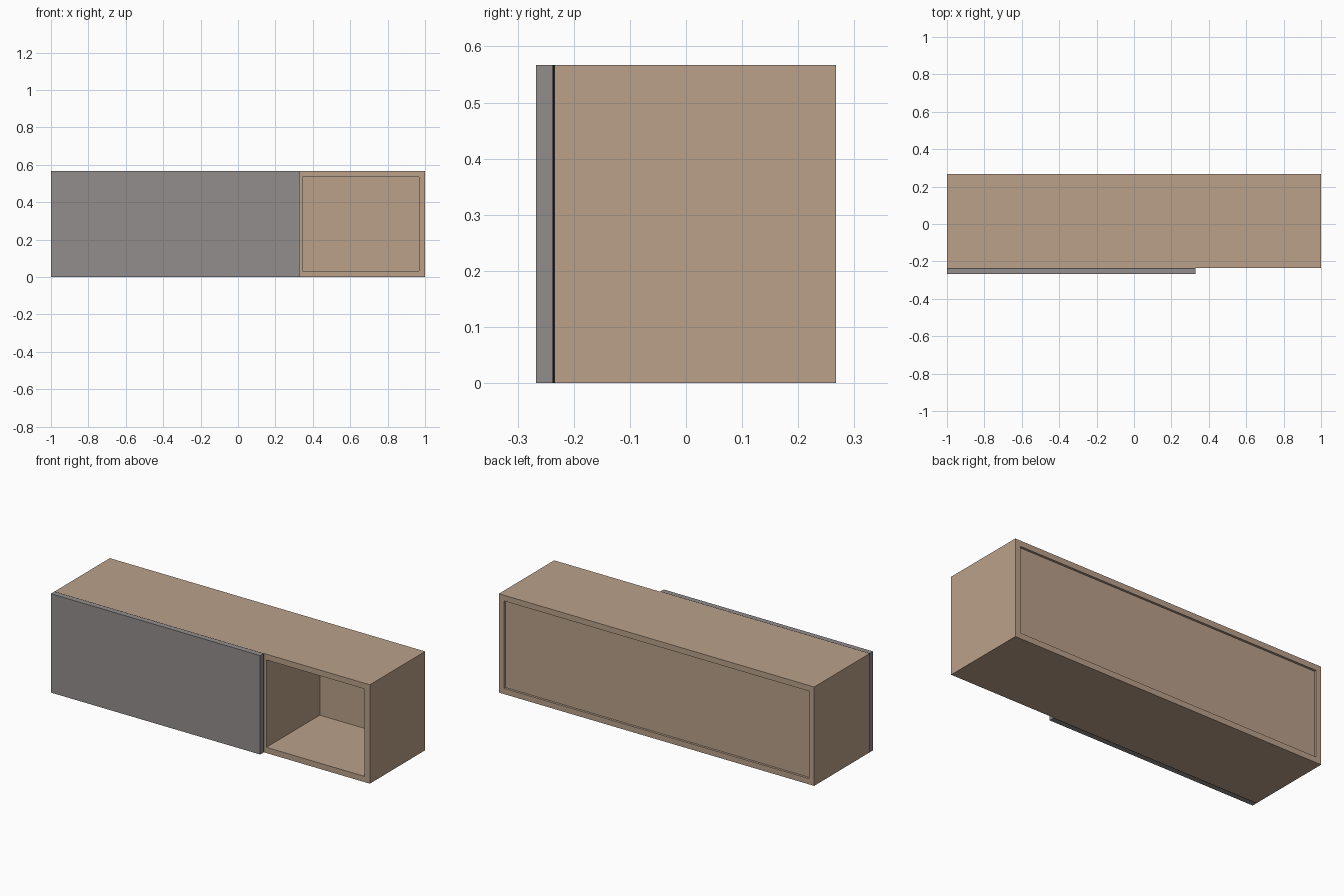
import bpy, bmesh
from mathutils import Vector

if "Cube" in bpy.data.objects:
    bpy.data.objects.remove(bpy.data.objects["Cube"])


def material(name, rgb):
    m = bpy.data.materials.new(name)
    m.diffuse_color = (*rgb, 1.0)
    m.use_nodes = True
    m.node_tree.nodes["Principled BSDF"].inputs["Base Color"].default_value = m.diffuse_color
    return m


def boxes(name, mat, *extents):
    """One object holding one or more boxes, each given as (low, high) corners."""
    bm = bmesh.new()
    for lo, hi in extents:
        lo, hi = Vector(lo), Vector(hi)
        verts = bmesh.ops.create_cube(bm, size=1)["verts"]
        for v in verts:
            v.co = (lo + hi) / 2 + v.co * (hi - lo)
    me = bpy.data.meshes.new(name)
    bm.to_mesh(me)
    bm.free()
    me.materials.append(mat)
    ob = bpy.data.objects.new(name, me)
    bpy.context.collection.objects.link(ob)
    return ob


wood = material("light brown wood", (0.49, 0.355, 0.255))
grey = material("warm grey", (0.287, 0.27, 0.262))
black = material("black", (0.004, 0.004, 0.004))

H, T = 0.567, 0.033              # height and board thickness
FRONT, BACK = -0.234, 0.267      # carcass depth
PANEL_IN, PANEL_OUT = 0.249, 0.254
DOOR_END = 0.328

# Carcass with three equal bays and a thin recessed back panel
carcass = boxes("cabinet_carcass", wood, ((-1, FRONT, 0), (1, BACK, H)))
bay = (2 - 4 * T) / 3
cuts = []
for i in range(3):
    x = -1 + T + i * (bay + T)
    cuts.append(((x, FRONT - 0.1, T), (x + bay, PANEL_IN, H - T)))
cuts.append(((-1 + T, PANEL_OUT, T), (1 - T, BACK + 0.1, H - T)))
cutter = boxes("opening_cutter", wood, *cuts)
cutter.hide_render = True

mod = carcass.modifiers.new("openings", "BOOLEAN")
mod.operation = "DIFFERENCE"
mod.solver = "EXACT"
mod.object = cutter
bpy.context.view_layer.update()
dg = bpy.context.evaluated_depsgraph_get()
cut_mesh = bpy.data.meshes.new_from_object(carcass.evaluated_get(dg))
carcass.modifiers.clear()
carcass.data = cut_mesh
bpy.data.objects.remove(cutter)

# Black backing strip behind the door, then the door itself
boxes("door_backing", black, ((-1, -0.238, 0), (DOOR_END, FRONT, H)))
boxes("front_door", grey, ((-1, -0.267, 0), (DOOR_END, -0.238, H)))
